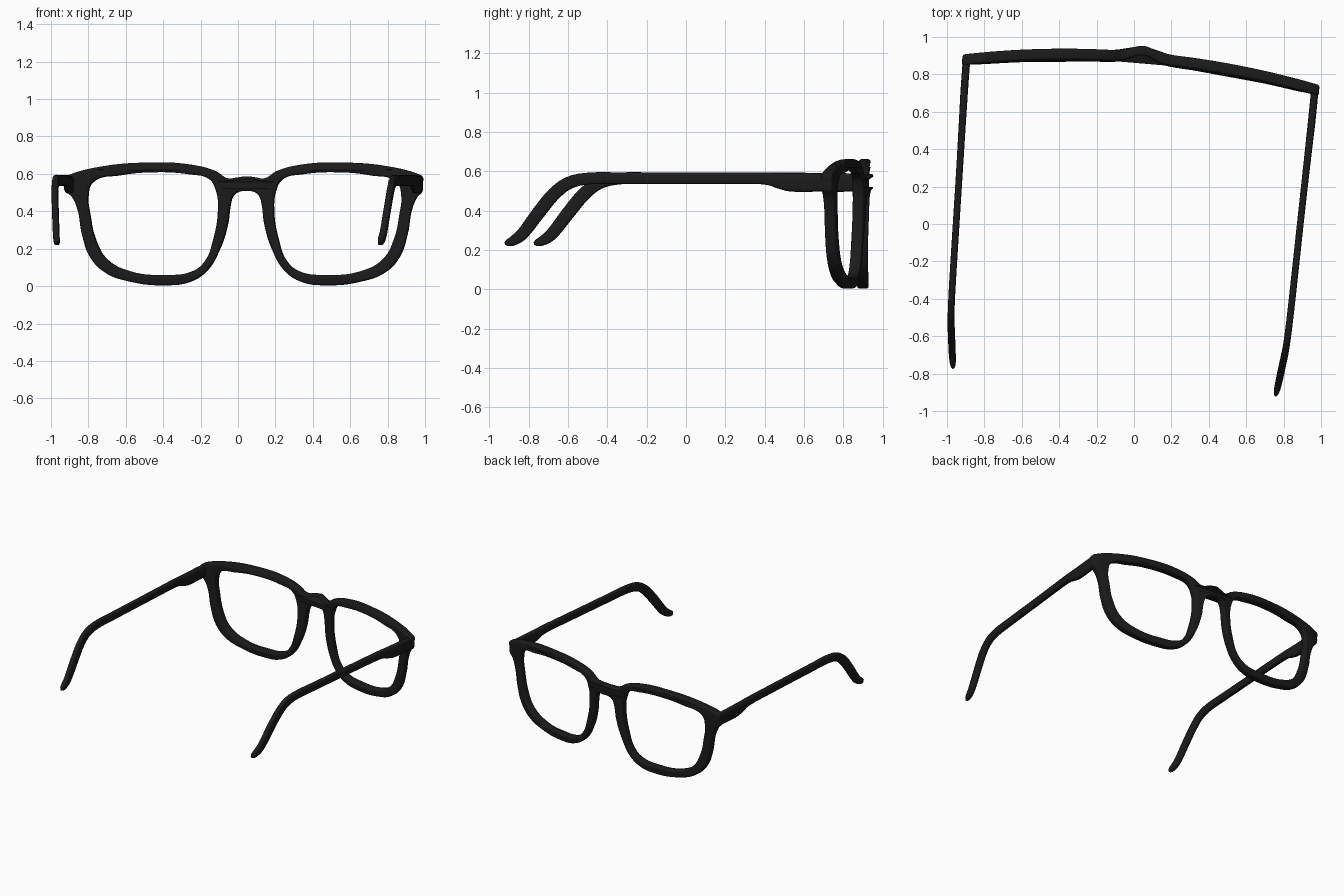
import bpy, bmesh, math
from mathutils import Vector

if "Cube" in bpy.data.objects:
    bpy.data.objects.remove(bpy.data.objects["Cube"])

# Whole pair is turned slightly about z
TURN = math.radians(-4.9)
PLACE = (0.035, 0.79, 0.0)

black = bpy.data.materials.new("black_acetate")
black.diffuse_color = (0.011, 0.011, 0.011, 1)
black.use_nodes = True
black.node_tree.nodes["Principled BSDF"].inputs["Base Color"].default_value = black.diffuse_color


def finish(obj):
    obj.location = PLACE
    obj.rotation_euler = (0, 0, TURN)
    obj.data.materials.clear()
    obj.data.materials.append(black)
    bpy.ops.object.select_all(action='DESELECT')
    obj.select_set(True)
    bpy.context.view_layer.objects.active = obj
    bpy.ops.object.shade_smooth_by_angle(angle=math.radians(40))


def add_spline(curve, pts):
    s = curve.splines.new('BEZIER')
    s.bezier_points.add(len(pts) - 1)
    for bp, (x, z) in zip(s.bezier_points, pts):
        bp.co = (x, z, 0)
        bp.handle_left_type = bp.handle_right_type = 'AUTO'
    s.use_cyclic_u = True
    s.resolution_u = 8


# Half outline of the front (bridge top, round the rim, bridge underside)
rim = [(0, .587), (.05, .581), (.098, .576), (.165, .615), (.30, .65), (.51, .661),
       (.78, .638), (.935, .597), (.954, .585), (.956, .55), (.952, .505), (.925, .475),
       (.897, .41), (.873, .277), (.83, .155), (.75, .072), (.62, .024), (.43, .004),
       (.30, .022), (.21, .08), (.14, .197), (.098, .33), (.083, .437), (.07, .48),
       (.045, .502), (0, .508)]
# Lens opening
hole = [(.84, .48), (.815, .555), (.67, .592), (.51, .608), (.30, .597), (.195, .57),
        (.16, .507), (.15, .41), (.175, .25), (.22, .133), (.285, .08), (.43, .06),
        (.62, .08), (.74, .144), (.80, .25), (.83, .385)]

curve = bpy.data.curves.new("front_profile", 'CURVE')
curve.dimensions = '2D'
curve.fill_mode = 'BOTH'
curve.extrude = 0.017
curve.bevel_depth = 0.012
curve.bevel_resolution = 2
curve.offset = -0.012
add_spline(curve, rim + [(-x, z) for x, z in rim[-2:0:-1]])
add_spline(curve, hole)
add_spline(curve, [(-x, z) for x, z in hole])
tmp = bpy.data.objects.new("front_profile", curve)
bpy.context.collection.objects.link(tmp)
deps = bpy.context.evaluated_depsgraph_get()
mesh = bpy.data.meshes.new_from_object(tmp.evaluated_get(deps))
bpy.data.objects.remove(tmp)

# Stand the front up and bow it around the face, with the bridge pushed forward
bm = bmesh.new()
bm.from_mesh(mesh)
bmesh.ops.remove_doubles(bm, verts=bm.verts, dist=1e-5)
for v in bm.verts:
    x, z, d = v.co
    bump = math.exp(-(x / .08) ** 2)
    y = .003 + .093 * (1 - (x / .95) ** 2) + .038 * bump + .015 * (z - .3)
    v.co = (x, y - d * (1 - .15 * bump), z)
bmesh.ops.recalc_face_normals(bm, faces=bm.faces)
bm.to_mesh(mesh)
bm.free()
front = bpy.data.objects.new("front_frame", mesh)
bpy.context.collection.objects.link(front)
finish(front)

# Temple stations: y, x, z centre, height, width
stations = [(.012, .934, .543, .088, .040), (-.06, .934, .543, .094, .040),
            (-.18, .932, .544, .094, .040), (-.25, .930, .553, .078, .039),
            (-.33, .928, .564, .060, .038), (-.60, .921, .565, .058, .036),
            (-1.0, .912, .565, .058, .036), (-1.20, .907, .564, .060, .036),
            (-1.31, .903, .542, .064, .036), (-1.39, .898, .484, .068, .036),
            (-1.465, .889, .394, .068, .036), (-1.55, .878, .284, .062, .036),
            (-1.60, .871, .247, .050, .034), (-1.63, .867, .236, .034, .024),
            (-1.643, .866, .233, .012, .008)]


def smooth_path(rows, n=4):
    out = []
    for i in range(len(rows) - 1):
        p = [rows[max(0, min(len(rows) - 1, i + k))] for k in (-1, 0, 1, 2)]
        for j in range(n):
            t = j / n
            out.append([.5 * (2 * b + (c - a) * t + (2 * a - 5 * b + 4 * c - d) * t * t
                              + (3 * b - a - 3 * c + d) * t ** 3)
                        for a, b, c, d in zip(*p)])
    return out + [list(rows[-1])]


# Loft a rounded section along the temple
path = smooth_path(stations)
bm = bmesh.new()
rings = []
SIDES = 20
for i, (y, x, z, h, w) in enumerate(path):
    a, b = path[max(i - 1, 0)], path[min(i + 1, len(path) - 1)]
    tangent = Vector((0, b[0] - a[0], b[2] - a[2])).normalized()
    if y > -1.0:
        tangent = Vector((0, -1, 0))
    up = Vector((0, tangent.z, -tangent.y))
    ring = []
    for k in range(SIDES):
        t = 2 * math.pi * k / SIDES
        c, s = math.cos(t), math.sin(t)
        u = math.copysign(abs(c) ** .55, c) * w / 2
        v = math.copysign(abs(s) ** .55, s) * h / 2
        ring.append(bm.verts.new(Vector((x + u, y, z)) + up * v))
    rings.append(ring)
for r0, r1 in zip(rings, rings[1:]):
    for k in range(SIDES):
        m = (k + 1) % SIDES
        bm.faces.new((r0[k], r0[m], r1[m], r1[k]))
bm.faces.new(rings[0])
bm.faces.new(rings[-1])
bmesh.ops.recalc_face_normals(bm, faces=bm.faces)
mesh = bpy.data.meshes.new("temples")
bm.to_mesh(mesh)
bm.free()
temples = bpy.data.objects.new("temples", mesh)
bpy.context.collection.objects.link(temples)
finish(temples)
temples.modifiers.new("mirror", 'MIRROR')
